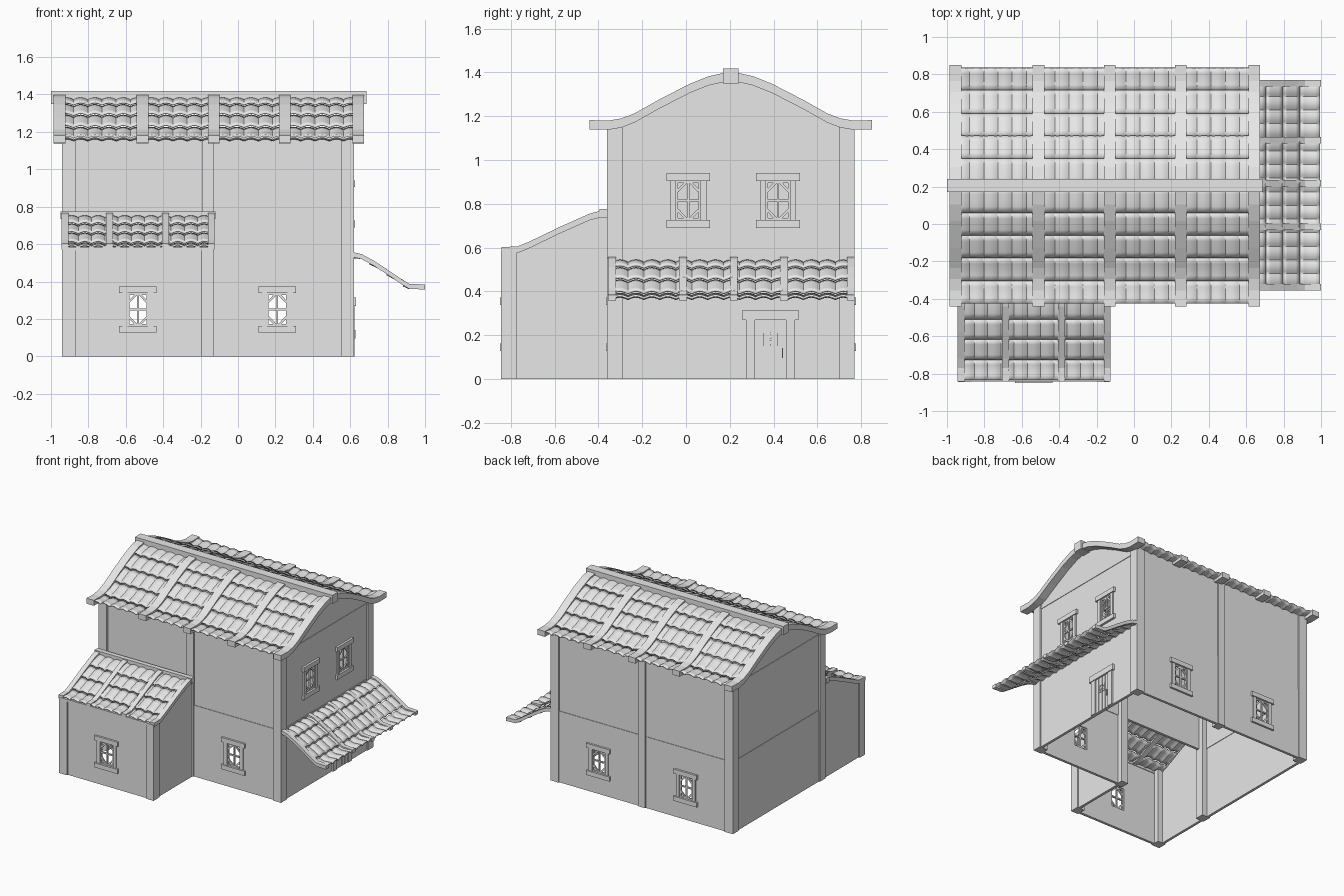
import bpy, bmesh, math
from mathutils import Matrix, Vector

cube = bpy.data.objects.get("Cube")
if cube:
    bpy.data.objects.remove(cube, do_unlink=True)

mat = bpy.data.materials.new("plain gray")
mat.use_nodes = True
GRAY = (0.8, 0.8, 0.8, 1)
mat.diffuse_color = GRAY
mat.node_tree.nodes["Principled BSDF"].inputs["Base Color"].default_value = GRAY


def finish(name, bm, matrix=None, thick=0, smooth=False):
    if matrix:
        bm.transform(matrix)
    bmesh.ops.recalc_face_normals(bm, faces=bm.faces)
    mesh = bpy.data.meshes.new(name)
    bm.to_mesh(mesh)
    bm.free()
    mesh.materials.append(mat)
    ob = bpy.data.objects.new(name, mesh)
    bpy.context.collection.objects.link(ob)
    if thick:
        mod = ob.modifiers.new("thickness", "SOLIDIFY")
        mod.thickness, mod.offset = thick, 0
    if smooth:
        bpy.ops.object.select_all(action="DESELECT")
        ob.select_set(True)
        bpy.context.view_layer.objects.active = ob
        bpy.ops.object.shade_smooth_by_angle(angle=math.radians(40))
    return ob


def add_box(bm, x0, x1, y0, y1, z0, z1, tilt=0):
    size = Matrix.Diagonal((x1 - x0, y1 - y0, z1 - z0, 1))
    mid = Matrix.Translation(((x0 + x1) / 2, (y0 + y1) / 2, (z0 + z1) / 2))
    bmesh.ops.create_cube(bm, size=1, matrix=mid @ Matrix.Rotation(tilt, 4, "Y") @ size)


def box(name, *dims):
    bm = bmesh.new()
    add_box(bm, *dims)
    return finish(name, bm)


def facing(side, x=0, y=0, z=0):
    """Local -y is outward; turn it to the front, left or back side."""
    turn = {"front": 0, "left": 90, "back": 180}[side]
    return Matrix.Translation((x, y, z)) @ Matrix.Rotation(math.radians(turn), 4, "Z")


def wall(name, u0, u1, z0, z1, matrix, holes=()):
    """Panel split along its hole edges, leaving the holes open."""
    us = sorted({u0, u1, *(v for h in holes for v in h[:2])})
    zs = sorted({z0, z1, *(v for h in holes for v in h[2:])})
    bm = bmesh.new()
    for a, b in zip(us, us[1:]):
        for c, d in zip(zs, zs[1:]):
            m, n = (a + b) / 2, (c + d) / 2
            if not any(h[0] < m < h[1] and h[2] < n < h[3] for h in holes):
                bm.faces.new([bm.verts.new((u, 0, z)) for u, z in ((a, c), (b, c), (b, d), (a, d))])
    bmesh.ops.remove_doubles(bm, verts=bm.verts, dist=0.0001)
    return finish(name, bm, matrix, thick=0.02)


def height(prof, d):
    for (a, za), (b, zb) in zip(prof, prof[1:]):
        if d <= b:
            return za + (zb - za) * (d - a) / (b - a)
    return prof[-1][1]


def prism(name, pts, u0, u1, place):
    bm = bmesh.new()
    face = bm.faces.new([bm.verts.new(place(u0, d, z)) for d, z in pts])
    side = bmesh.ops.extrude_face_region(bm, geom=[face])["geom"]
    shift = place(u1, 0, 0) - place(u0, 0, 0)
    bmesh.ops.translate(bm, vec=shift, verts=[g for g in side if isinstance(g, bmesh.types.BMVert)])
    return finish(name, bm)


def rib(name, prof, u, width, drop, place):
    pts = prof + [(d, z - drop) for d, z in reversed(prof)]
    prism(name, pts, u - width / 2, u + width / 2, place)


def tiles(name, prof, u0, u1, count, edges, base, place):
    """Overlapping rows of arched tiles that follow a roof profile."""
    bm = bmesh.new()
    per, steps = 6, 4
    for d0, d1 in zip(edges, edges[1:]):
        grid = []
        for j in range(steps + 1):
            t = j / steps
            d = d0 + (d1 - d0) * t
            z = height(prof, d) - base + 0.013 * t
            grid.append([bm.verts.new(place(u0 + (u1 - u0) * i / (count * per), d,
                         z + 0.011 * abs(math.sin(math.pi * i / per)))) for i in range(count * per + 1)])
        for r, s in zip(grid, grid[1:]):
            for i in range(count * per):
                bm.faces.new((r[i], r[i + 1], s[i + 1], s[i]))
    finish(name, bm, thick=0.01, smooth=True)


def window(name, matrix, tall):
    """Framed opening with a sill, a lintel and a lattice."""
    bm = bmesh.new()
    h, w = tall / 2, 0.083
    for s in (-1, 1):
        za, zb = sorted((s * h, s * (h - 0.035)))
        add_box(bm, -0.1, 0.1, -0.015, 0.02, za, zb)
        xa, xb = sorted((s * w, s * 0.055))
        add_box(bm, xa, xb, -0.008, 0.02, 0.035 - h, h - 0.035)
    add_box(bm, -0.005, 0.005, 0, 0.012, 0.03 - h, h - 0.03)
    add_box(bm, -0.06, 0.06, 0, 0.012, -0.005, 0.005)
    for sx in (-1, 1):
        za, zb = sorted((sx * (h - 0.045), sx * (h - 0.035)))
        add_box(bm, -0.058, 0.058, 0, 0.012, za, zb)
        xa, xb = sorted((sx * 0.046, sx * 0.058))
        add_box(bm, xa, xb, 0, 0.012, 0.035 - h, h - 0.035)
        for sz in (-1, 1):
            cx, cz = sx * 0.027, sz * (h - 0.06)
            add_box(bm, cx - 0.031, cx + 0.031, 0.001, 0.011, cz - 0.006, cz + 0.006, sx * sz * 0.8)
    finish(name, bm, matrix)


def hole(u, z, tall):
    return (u - 0.057, u + 0.057, z - tall / 2 + 0.033, z + tall / 2 - 0.033)


WX = (-0.535, 0.21)          # ground floor window positions
WY = (0.01, 0.42)            # upper side window positions
LOW, HIGH = 0.245, 0.25      # window heights

# Main house walls
front = facing("front", 0, -0.34)
wall("front_wall_lower", -0.13, 0.61, 0, 0.55, front, [hole(WX[1], 0.25, LOW)])
wall("front_wall_upper", -0.93, 0.61, 0.55, 1.16, facing("front", 0, -0.336))
back = [hole(-x, 0.25, LOW) for x in WX]
wall("back_wall_lower", -0.61, 0.93, 0, 0.55, facing("back", 0, 0.752), back)
wall("back_wall_upper", -0.61, 0.93, 0.55, 1.16, facing("back", 0, 0.748))
wall("left_wall_lower", -0.35, 0.76, 0, 0.55, facing("left", 0.602))
wall("left_wall_upper", -0.35, 0.76, 0.55, 1.135, facing("left", 0.598), [hole(y, 0.815, HIGH) for y in WY])
wall("right_wall_lower", -0.35, 0.76, 0, 0.55, facing("left", -0.922))
wall("right_wall_upper", -0.35, 0.76, 0.55, 1.135, facing("left", -0.918))

# Main house posts
for i, x in enumerate((-0.905, -0.16, 0.585)):
    w = 0.03 if i == 1 else 0.035
    box("front_post", x - w, x + w, -0.36, -0.29, 0, 1.16)
    box("back_post", x - w, x + w, 0.70, 0.77, 0, 1.16)

# Front annex walls and posts
wall("annex_front_wall", -0.93, -0.14, 0, 0.575, facing("front", 0, -0.825), [hole(WX[0], 0.25, LOW)])
for x, name in ((-0.92, "annex_right_wall"), (-0.15, "annex_left_wall")):
    wall(name, -0.83, -0.34, 0, 0.56, facing("left", x))
for x0, x1 in ((-0.94, -0.87), (-0.195, -0.13)):
    box("annex_post", x0, x1, -0.845, -0.775, 0, 0.585)
box("annex_eave_beam", -0.94, -0.13, -0.842, -0.81, 0.565, 0.585)

# Windows
for x in WX:
    y = -0.835 if x < 0 else -0.35
    window("front_window", facing("front", x, y, 0.25), LOW)
    window("back_window", facing("back", x, 0.762, 0.25), LOW)
for y in WY:
    window("upper_side_window", facing("left", 0.61, y, 0.815), HIGH)


# Roof placements: u runs along the eave, d away from the high edge
def main_front(u, d, z):
    return Vector((u, 0.205 - d, z))


def main_back(u, d, z):
    return Vector((u, 0.205 + d, z))


def annex(u, d, z):
    return Vector((u, -0.36 - d, z))


def porch(u, d, z):
    return Vector((0.615 + d, u, z))


# Main roof with ribs and gables
main_prof = [(0, 1.405), (0.1, 1.383), (0.19, 1.347), (0.33, 1.275), (0.44, 1.213),
             (0.5, 1.19), (0.56, 1.18), (0.645, 1.182)]
for place, side in ((main_front, "front"), (main_back, "back")):
    tiles(side + "_roof_tiles", main_prof, -0.955, 0.64, 21,
          [0.01, 0.145, 0.265, 0.385, 0.51, 0.63], 0.032, place)
    for x in (-0.955, -0.51, -0.13, 0.25, 0.643):
        rib(side + "_roof_rib", main_prof, x, 0.063, 0.042, place)
    for x in (-0.928, 0.588):
        under = [(d, z - 0.035) for d, z in main_prof if d < 0.5] + [(0.545, 1.145), (0.545, 1.13), (0, 1.13)]
        prism(side + "_gable", under, x, x + 0.02, place)
box("ridge_beam", -1.0, 0.688, 0.17, 0.24, 1.35, 1.418)
for x in (0.588, -0.932):
    box("gable_beam", x, x + 0.024, -0.29, 0.70, 1.12, 1.135)

# Annex roof
annex_prof = [(0, 0.775), (0.08, 0.755), (0.217, 0.694), (0.36, 0.625), (0.41, 0.605), (0.482, 0.602)]
tiles("annex_roof_tiles", annex_prof, -0.925, -0.145, 11, [0.02, 0.15, 0.255, 0.365, 0.475], 0.03, annex)
for x in (-0.925, -0.688, -0.388, -0.143):
    rib("annex_roof_rib", annex_prof, x, 0.037, 0.03, annex)
box("annex_top_beam", -0.95, -0.12, -0.395, -0.36, 0.735, 0.775)
for x in (-0.93, -0.16):
    under = [(d, z - 0.025) for d, z in annex_prof] + [(0.475, 0.55), (0, 0.55)]
    prism("annex_gable", under, x, x + 0.02, annex)

# Side porch roof
porch_prof = [(0, 0.557), (0.045, 0.547), (0.11, 0.512), (0.19, 0.46), (0.26, 0.412), (0.3, 0.388), (0.385, 0.384)]
tiles("porch_roof_tiles", porch_prof, -0.338, 0.755, 15, [0, 0.09, 0.18, 0.27, 0.38], 0.028, porch)
for y in (-0.338, -0.014, 0.218, 0.448, 0.753):
    rib("porch_roof_rib", porch_prof, y, 0.035, 0.027, porch)

# Door
side = facing("left", 0.612, 0.386)
bm = bmesh.new()
add_box(bm, -0.128, 0.128, -0.018, 0.005, 0.27, 0.315)
for s in (-1, 1):
    xa, xb = sorted((s * 0.07, s * 0.113))
    add_box(bm, xa, xb, -0.012, 0.005, 0, 0.27)
finish("door_frame", bm, side)
bm = bmesh.new()
for i in range(4):
    x = -0.07 + 0.035 * i
    add_box(bm, x + 0.002, x + 0.033, -0.005, 0.004, 0, 0.27)
finish("door_planks", bm, side)
bm = bmesh.new()
for s in (-1, 1):
    add_box(bm, -0.03, 0.03, -0.009, 0, 0.18 + s * 0.027 - 0.004, 0.18 + s * 0.027 + 0.004)
    add_box(bm, s * 0.027 - 0.004, s * 0.027 + 0.004, -0.009, 0, 0.15, 0.21)
    add_box(bm, -0.036, 0.036, -0.008, 0, 0.177, 0.183, s * 0.8)
finish("door_window", bm, side)
bm = bmesh.new()
add_box(bm, 0.053, 0.058, -0.015, 0, 0.095, 0.14)
finish("door_handle", bm, side)
